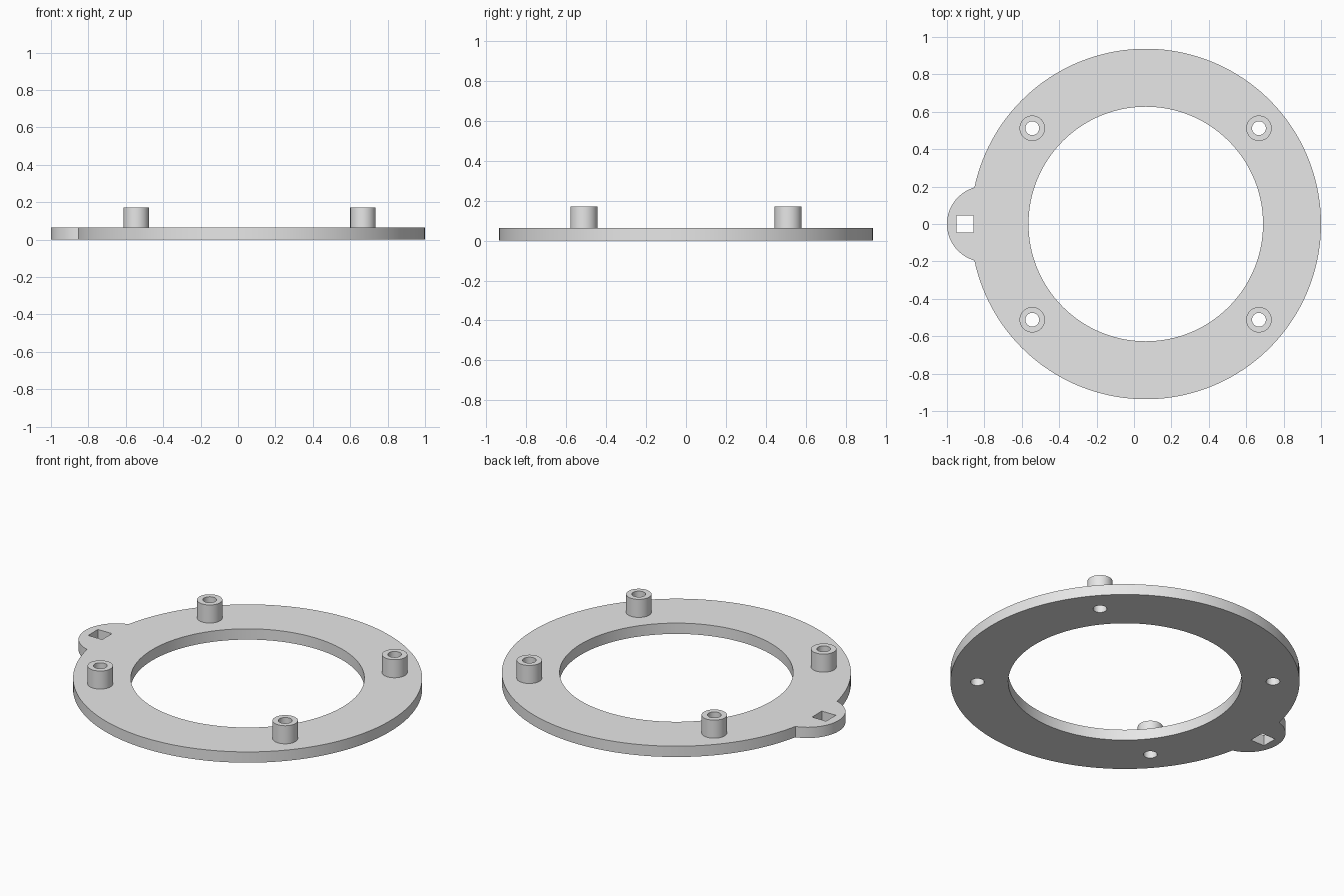
import bpy
import math

cube = bpy.data.objects.get("Cube")
if cube:
    bpy.data.objects.remove(cube, do_unlink=True)

# Main dimensions
RING_X, RING_R, BORE_R = 0.063, 0.937, 0.627
TAB_X, TAB_R = -0.797, 0.203
PLATE_H, POST_TOP = 0.064, 0.171
POST_R, HOLE_R, POST_DX, POST_DY = 0.068, 0.037, 0.606, 0.512
SLOT_X, SLOT_HALF = -0.904, 0.046

grey = bpy.data.materials.new("light_grey")
grey.use_nodes = True
grey.diffuse_color = (0.8, 0.8, 0.8, 1)
grey.node_tree.nodes["Principled BSDF"].inputs["Base Color"].default_value = (0.8, 0.8, 0.8, 1)


def arc(cx, cy, r, start, end, n):
    step = (end - start) / n
    return [(cx + r * math.cos(start + i * step), cy + r * math.sin(start + i * step))
            for i in range(n + 1)]


def circle(cx, cy, r, n=64):
    return arc(cx, cy, r, 0, 2 * math.pi, n)[:-1]


def extrude_outline(name, loops, z0, z1):
    """Fill closed loops (inner loops become holes) and extrude from z0 to z1."""
    curve = bpy.data.curves.new(name + "_outline", "CURVE")
    curve.dimensions = "2D"
    curve.fill_mode = "BOTH"
    curve.extrude = (z1 - z0) / 2
    for loop in loops:
        spline = curve.splines.new("POLY")
        spline.points.add(len(loop) - 1)
        for point, (x, y) in zip(spline.points, loop):
            point.co = (x, y, 0, 1)
        spline.use_cyclic_u = True
    obj = bpy.data.objects.new(name, curve)
    bpy.context.collection.objects.link(obj)
    obj.location.z = (z0 + z1) / 2
    curve.materials.append(grey)
    bpy.ops.object.select_all(action="DESELECT")
    obj.select_set(True)
    bpy.context.view_layer.objects.active = obj
    bpy.ops.object.convert(target="MESH")
    obj = bpy.context.view_layer.objects.active
    # Weld caps to walls, then keep only the rims sharp
    bpy.ops.object.mode_set(mode="EDIT")
    bpy.ops.mesh.select_all(action="SELECT")
    bpy.ops.mesh.remove_doubles(threshold=0.0001)
    bpy.ops.mesh.normals_make_consistent(inside=False)
    bpy.ops.object.mode_set(mode="OBJECT")
    bpy.ops.object.shade_smooth_by_angle(angle=math.radians(30))
    return obj


# Plate outline: ring arc joined to the round side tab where the circles meet
dist = RING_X - TAB_X
along = (dist ** 2 + RING_R ** 2 - TAB_R ** 2) / (2 * dist)
half = math.sqrt(RING_R ** 2 - along ** 2)
ring_angle = math.pi - math.atan2(half, along)
tab_angle = math.atan2(half, dist - along)
outline = arc(RING_X, 0, RING_R, -ring_angle, ring_angle, 144)[:-1]
outline += arc(TAB_X, 0, TAB_R, tab_angle, 2 * math.pi - tab_angle, 40)[:-1]

# Square slot in the tab
slot = [(SLOT_X + sx * SLOT_HALF, sy * SLOT_HALF)
        for sx, sy in ((-1, -1), (1, -1), (1, 1), (-1, 1))]

posts = [(side_x, side_y, RING_X - 0.001 + kx * POST_DX, ky * POST_DY)
         for side_x, kx in (("left", 1), ("right", -1))
         for side_y, ky in (("front", -1), ("back", 1))]

# Flat ring plate with bore, slot and screw holes
extrude_outline("ring_plate",
                [outline, circle(RING_X, 0, BORE_R, 128), slot]
                + [circle(x, y, HOLE_R, 32) for _, _, x, y in posts],
                0, PLATE_H)

# Hollow standoff posts
for side_x, side_y, x, y in posts:
    extrude_outline(f"{side_y}_{side_x}_standoff",
                    [circle(x, y, POST_R, 48), circle(x, y, HOLE_R, 32)],
                    PLATE_H, POST_TOP)
